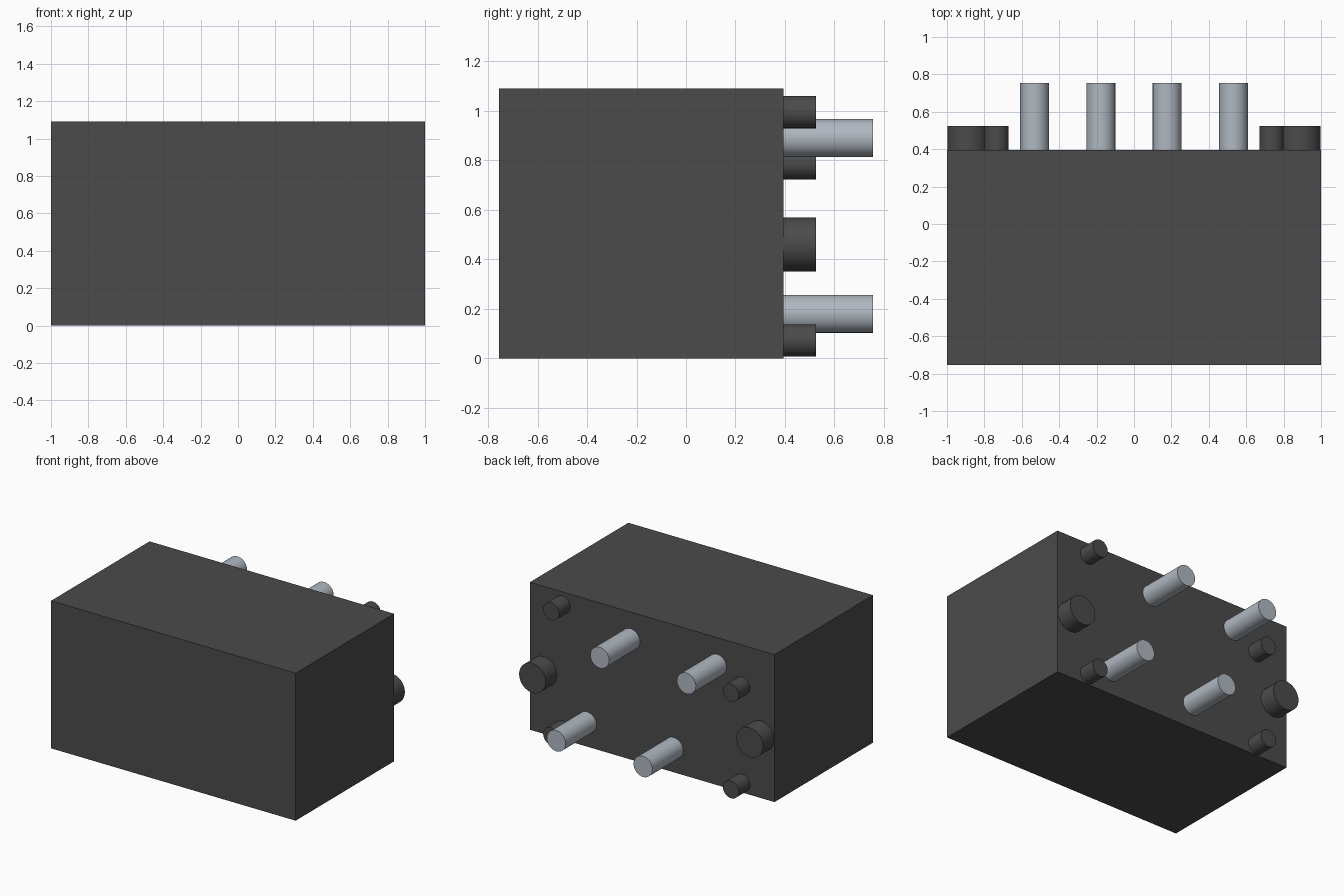
import bpy
import math

if "Cube" in bpy.data.objects:
    bpy.data.objects.remove(bpy.data.objects["Cube"])


def material(name, rgb):
    mat = bpy.data.materials.new(name)
    mat.use_nodes = True
    mat.diffuse_color = (*rgb, 1)
    mat.node_tree.nodes["Principled BSDF"].inputs["Base Color"].default_value = (*rgb, 1)
    return mat


charcoal = material("charcoal plastic", (0.07, 0.07, 0.07))
silver = material("silver metal", (0.43, 0.48, 0.53))

BACK = 0.395     # back face of the housing
HEIGHT = 1.09


def back_post(name, x, z, radius, length, mat):
    """Round post standing out from the back face."""
    bpy.ops.mesh.primitive_cylinder_add(
        vertices=32, radius=radius, depth=length,
        location=(x, BACK + length / 2, z), rotation=(math.pi / 2, 0, 0))
    post = bpy.context.object
    post.name = name
    post.data.materials.append(mat)
    bpy.ops.object.shade_smooth_by_angle(angle=math.radians(30))


# Housing block
depth = 1.15
bpy.ops.mesh.primitive_cube_add(size=1, location=(0, BACK - depth / 2, HEIGHT / 2))
housing = bpy.context.object
housing.name = "housing"
housing.scale = (2, depth, HEIGHT)
bpy.ops.object.transform_apply(location=False, rotation=False, scale=True)
housing.data.materials.append(charcoal)

# Metal contact pins, staggered in two rows
for x, z in ((0.177, 0.89), (-0.532, 0.89), (0.532, 0.18), (-0.177, 0.18)):
    back_post("contact_pin", x, z, 0.077, 0.36, silver)

# Thin locating pegs near the corners, one upper peg set lower
for x, z in ((0.735, 0.995), (-0.735, 0.788), (0.735, 0.072), (-0.735, 0.072)):
    back_post("locating_peg", x, z, 0.065, 0.13, charcoal)

# Thick support pegs at the sides
for side in (-1, 1):
    back_post("support_peg", side * 0.888, 0.461, 0.109, 0.13, charcoal)
